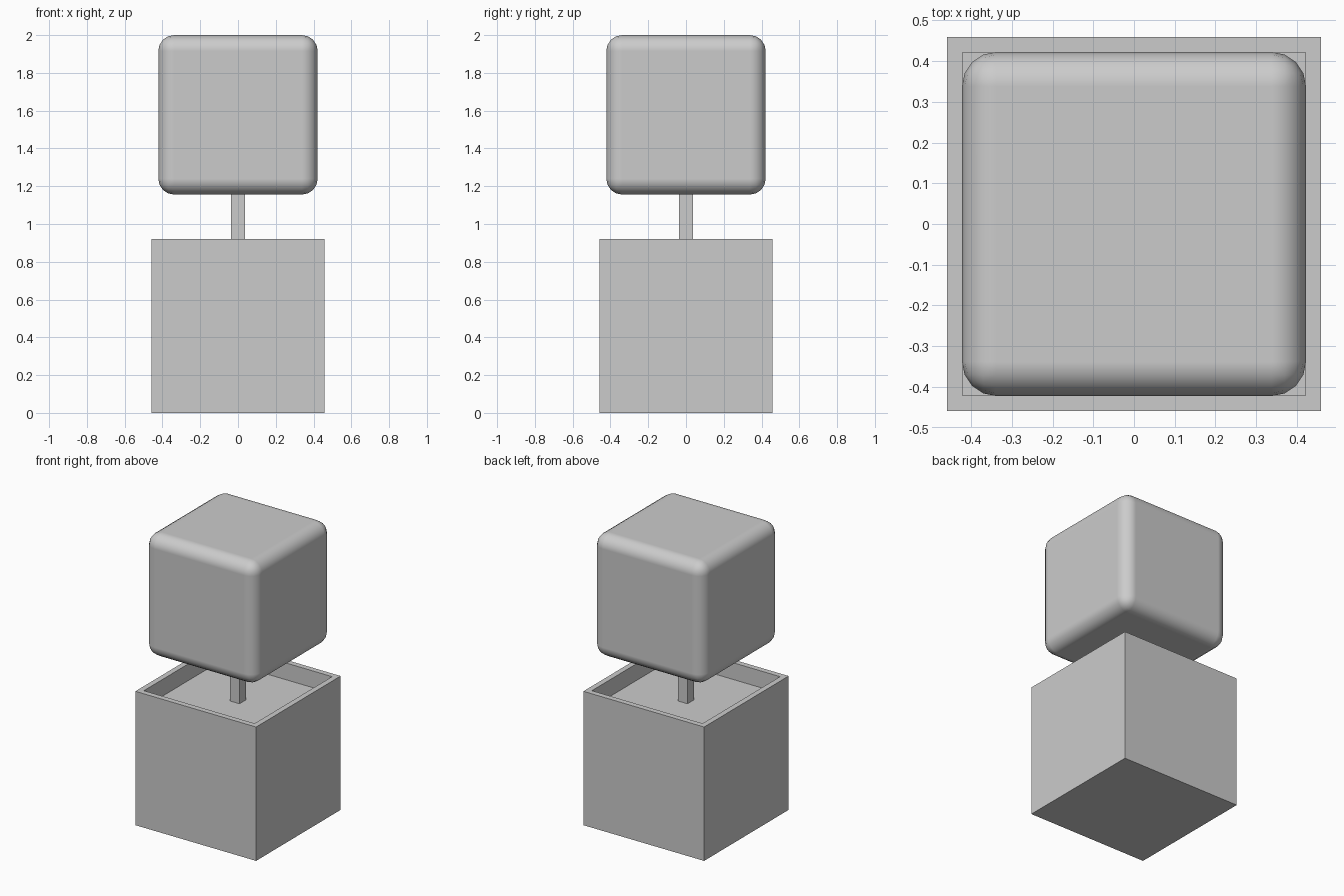
import bpy, bmesh
from mathutils import Matrix, Vector

if "Cube" in bpy.data.objects:
    bpy.data.objects.remove(bpy.data.objects["Cube"])


def box(name, half, z0, z1):
    bm = bmesh.new()
    bmesh.ops.create_cube(bm, size=1)
    bmesh.ops.scale(bm, vec=(2 * half, 2 * half, z1 - z0), verts=bm.verts)
    bmesh.ops.translate(bm, vec=(0, 0, (z0 + z1) / 2), verts=bm.verts)
    mesh = bpy.data.meshes.new(name)
    bm.to_mesh(mesh)
    bm.free()
    obj = bpy.data.objects.new(name, mesh)
    bpy.context.collection.objects.link(obj)
    return obj


# Planter: open box with a rim, hollowed down to the soil level
planter = box("planter", 0.459, 0, 0.92)
bm = bmesh.new()
bm.from_mesh(planter.data)
bm.faces.ensure_lookup_table()
top = max(bm.faces, key=lambda f: f.calc_center_median().z)
bmesh.ops.inset_region(bm, faces=[top], thickness=0.054)
ext = bmesh.ops.extrude_discrete_faces(bm, faces=[top])
bmesh.ops.translate(bm, vec=(0, 0, -0.115), verts=ext["faces"][0].verts)
bm.to_mesh(planter.data)
bm.free()

# Square trunk
box("trunk", 0.036, 0.80, 1.2)

# Rounded cube of foliage
foliage = box("foliage", 0.422, 1.156, 2.0)
bevel = foliage.modifiers.new("rounding", "BEVEL")
bevel.width = 0.084
bevel.segments = 4
bevel.harden_normals = True
for p in foliage.data.polygons:
    p.use_smooth = True
